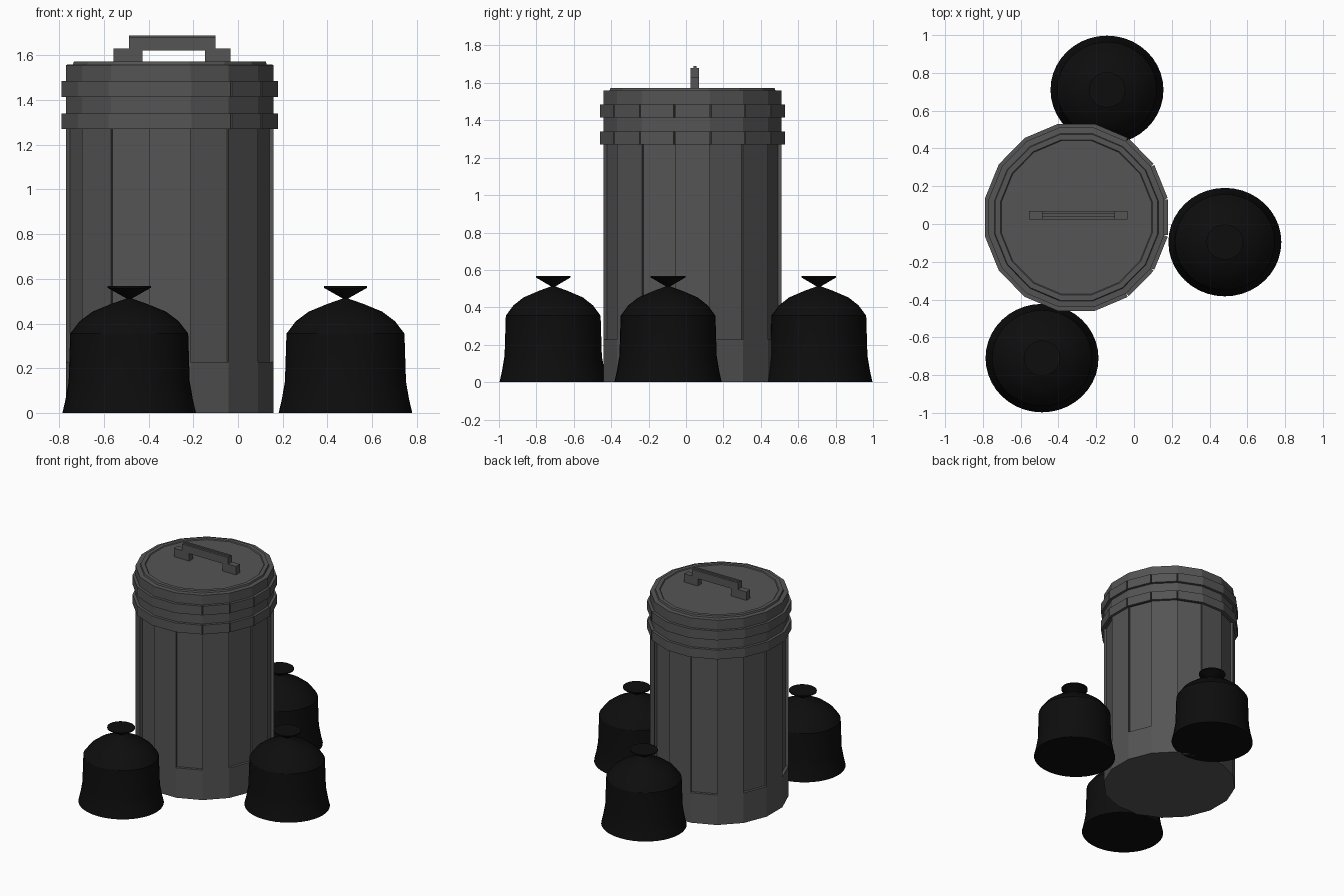
import bpy, bmesh
from math import sin, cos, pi, degrees

if "Cube" in bpy.data.objects:
    bpy.data.objects.remove(bpy.data.objects["Cube"])

N = 16                      # sides of the can
R = 0.474                   # can corner radius
CAN = (-0.305, 0.035)       # can centre
STRETCH = 1.022             # can is a touch deeper than wide


def material(name, v):
    m = bpy.data.materials.new(name)
    m.diffuse_color = (v, v, v, 1)
    m.use_nodes = True
    m.node_tree.nodes["Principled BSDF"].inputs["Base Color"].default_value = m.diffuse_color
    return m


metal = material("dark_metal", 0.09)
plastic = material("black_plastic", 0.004)


def finish(bm, name, mat, loc=(0, 0), sy=1.0):
    bmesh.ops.recalc_face_normals(bm, faces=bm.faces)
    me = bpy.data.meshes.new(name)
    bm.to_mesh(me)
    bm.free()
    me.materials.append(mat)
    ob = bpy.data.objects.new(name, me)
    ob.location = (loc[0], loc[1], 0)
    ob.scale = (1, sy, 1)
    bpy.context.collection.objects.link(ob)
    return ob


def lathe(profile, n, start=0.0):
    """Closed stack of n-sided rings from (radius, z) points."""
    bm = bmesh.new()
    rings = [[bm.verts.new((r * cos(start + 2 * pi * i / n), r * sin(start + 2 * pi * i / n), z))
              for i in range(n)] for r, z in profile]
    for a, b in zip(rings, rings[1:]):
        for i in range(n):
            j = (i + 1) % n
            bm.faces.new((a[i], a[j], b[j], b[i]))
    bm.faces.new(rings[0][::-1])
    bm.faces.new(rings[-1])
    return bm


# can body with rim and sunken lid, every second side panel recessed
bm = lathe([(R, 0), (R, 0.228), (R, 1.28), (R, 1.558), (0.442, 1.56),
            (0.438, 1.572), (0.41, 1.572), (0.405, 1.566)], N, pi / N)
bm.faces.ensure_lookup_table()
bm.normal_update()
panels = [bm.faces[N + i] for i in range(0, N, 2)]
res = bmesh.ops.extrude_discrete_faces(bm, faces=panels)
for f in res["faces"]:
    f.normal_update()
    c = f.calc_center_median()
    d = c.copy()
    d.z = 0
    d.normalize()
    bmesh.ops.translate(bm, verts=f.verts, vec=-0.02 * d)
finish(bm, "can_body", metal, CAN, STRETCH)


# raised bands made of plates; the plates on the right side leave open corners
def band(name, z0, z1, t=0.02):
    bm = bmesh.new()
    for i in range(N):
        mid = 2 * pi * i / N
        pts = []
        for s in (-1, 1):
            a = mid + s * pi / N
            inner = (R * cos(a), R * sin(a))
            deg = degrees(a) if a < pi else degrees(a) - 360
            if abs(deg) < 60:
                outer = (inner[0] + t * cos(mid), inner[1] + t * sin(mid))
            else:
                k = 1 + t / (R * cos(pi / N))
                outer = (inner[0] * k, inner[1] * k)
            pts.append((inner, outer))
        loop = [pts[0][0], pts[0][1], pts[1][1], pts[1][0]]
        lo = [bm.verts.new((x, y, z0)) for x, y in loop]
        hi = [bm.verts.new((x, y, z1)) for x, y in loop]
        bm.faces.new(lo[::-1])
        bm.faces.new(hi)
        for k in range(3):
            bm.faces.new((lo[k], lo[k + 1], hi[k + 1], hi[k]))
    bmesh.ops.remove_doubles(bm, verts=bm.verts, dist=1e-5)
    finish(bm, name, metal, CAN, STRETCH)


band("lower_band", 1.27, 1.34)
band("upper_band", 1.415, 1.485)


# lid handle: stepped arch profile pushed along y
def extrude_xz(name, pts, y0, y1):
    bm = bmesh.new()
    f = bm.faces.new([bm.verts.new((x, y0, z)) for x, z in pts])
    ext = bmesh.ops.extrude_face_region(bm, geom=[f])
    vs = [g for g in ext["geom"] if isinstance(g, bmesh.types.BMVert)]
    bmesh.ops.translate(bm, verts=vs, vec=(0, y1 - y0, 0))
    finish(bm, name, metal)


extrude_xz("lid_handle", [(-0.557, 1.56), (-0.557, 1.63), (-0.487, 1.63), (-0.487, 1.68),
                          (-0.10, 1.68), (-0.10, 1.63), (-0.034, 1.63), (-0.034, 1.56),
                          (-0.148, 1.56), (-0.148, 1.622), (-0.428, 1.622), (-0.428, 1.56)],
           0.024, 0.07)
extrude_xz("handle_ridge", [(-0.487, 1.675), (-0.487, 1.69), (-0.10, 1.69), (-0.10, 1.675)],
           0.04, 0.055)

# tied rubbish bags
BAG = [(0.299, 0), (0.285, 0.06), (0.271, 0.14), (0.264, 0.355), (0.222, 0.41),
       (0.165, 0.453), (0.08, 0.488), (0.012, 0.512), (0.097, 0.56), (0.097, 0.568)]
for name, loc in (("back_bag", (-0.143, 0.71)), ("right_bag", (0.481, -0.096)),
                  ("front_bag", (-0.487, -0.71))):
    ob = finish(lathe(BAG, 40), name, plastic, loc, 0.96)
    bpy.ops.object.select_all(action='DESELECT')
    ob.select_set(True)
    bpy.context.view_layer.objects.active = ob
    bpy.ops.object.shade_smooth_by_angle(angle=0.6)
